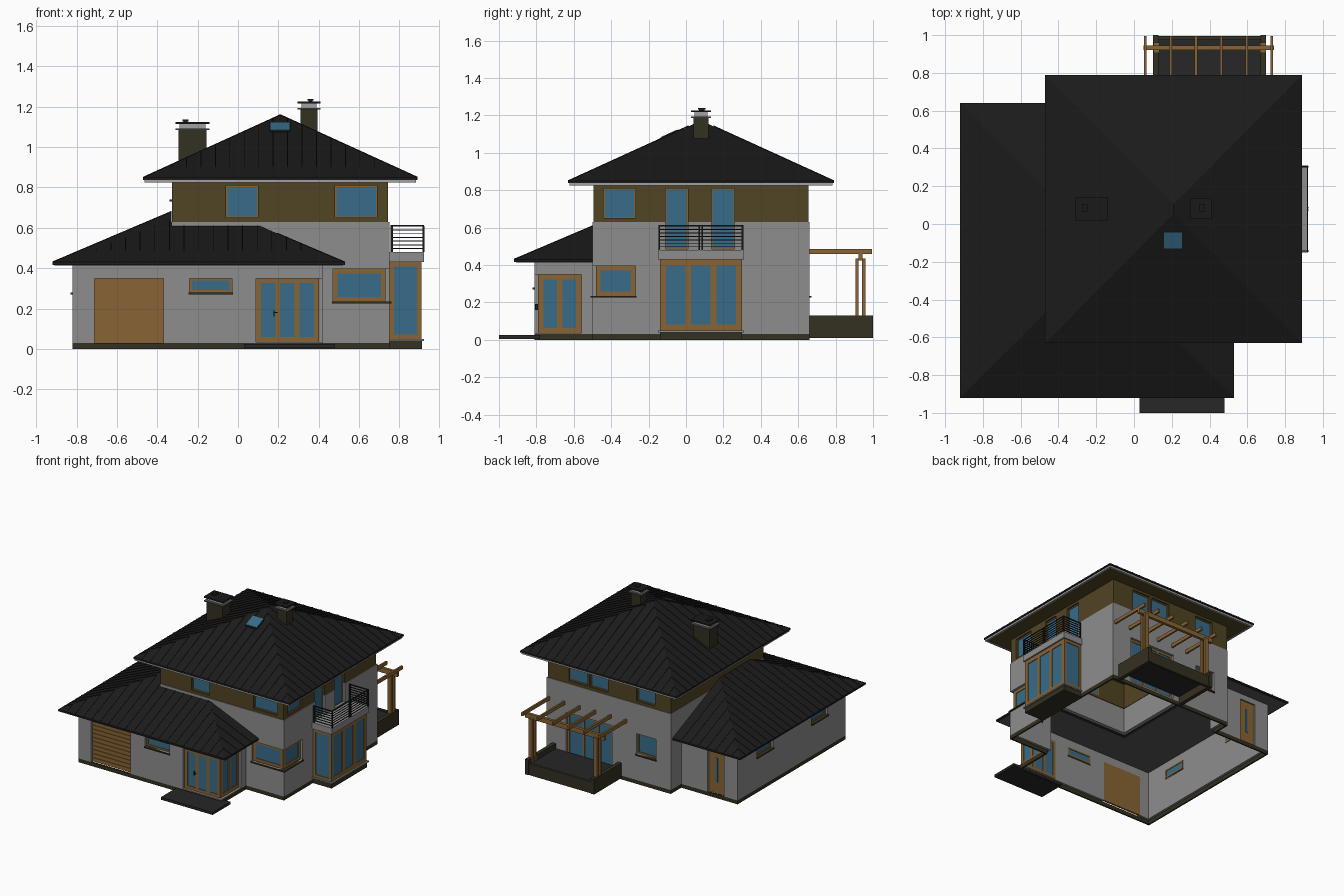
import bpy, bmesh

if "Cube" in bpy.data.objects:
    bpy.data.objects.remove(bpy.data.objects["Cube"])


def mat(name, r, g, b):
    m = bpy.data.materials.new(name)
    m.diffuse_color = (r, g, b, 1)
    m.use_nodes = True
    m.node_tree.nodes["Principled BSDF"].inputs["Base Color"].default_value = m.diffuse_color
    return m


ROOF = mat("roof_black", .011, .011, .011)
WALL = mat("grey_render", .27, .27, .27)
TRIM = mat("grey_trim", .36, .36, .36)
SOFFIT = mat("grey_soffit", .1, .1, .1)
OLIVE = mat("olive_cladding", .083, .058, .017)
STONE = mat("dark_stone", .034, .029, .015)
TIMBER = mat("timber", .25, .13, .036)
GLASS = mat("glass", .04, .15, .25)
METAL = mat("dark_metal", .01, .01, .01)
SLATE = mat("slate", .02, .02, .021)


def mesh(name, verts, faces, m=None):
    me = bpy.data.meshes.new(name)
    me.from_pydata(verts, [], faces)
    bm = bmesh.new()
    bm.from_mesh(me)
    bmesh.ops.recalc_face_normals(bm, faces=bm.faces)
    bm.to_mesh(me)
    bm.free()
    ob = bpy.data.objects.new(name, me)
    bpy.context.collection.objects.link(ob)
    if m:
        me.materials.append(m)
    return ob


HEX = [(0, 1, 3, 2), (4, 6, 7, 5), (0, 4, 5, 1), (2, 3, 7, 6), (0, 2, 6, 4), (1, 5, 7, 3)]


def boxes(name, items, m=None):
    """One object from any number of (x0, x1, y0, y1, z0, z1) boxes."""
    v, f = [], []
    for b in items:
        n = len(v)
        v += [(x, y, z) for x in b[:2] for y in b[2:4] for z in b[4:]]
        f += [tuple(i + n for i in q) for q in HEX]
    return mesh(name, v, f, m)


cuts = []


def window(name, face, wall, a0, a1, z0, z1, n=1, fw=.012, sill=False, cut=True, front=-.018, ext=(0, 0)):
    """Framed glazing set into a wall; ext widens the opening past the frame (open corners)."""
    s = 1 if face[0] == '+' else -1

    def B(a, b, d0, d1, c, d):
        p, q = sorted((wall + s * d0, wall + s * d1))
        return (a, b, p, q, c, d) if face[1] == 'y' else (p, q, a, b, c, d)
    d = (front - .016, front)
    bars = [B(a0, a1, *d, z0, z0 + fw), B(a0, a1, *d, z1 - fw, z1)]
    for i in range(n + 1):
        a = a0 + (a1 - a0 - fw) * i / n
        bars.append(B(a, a + fw, *d, z0, z1))
    boxes(name + "_frame", bars, TIMBER)
    boxes(name + "_glass", [B(a0, a1, front - .012, front - .005, z0, z1)], GLASS)
    if sill:
        boxes(name + "_sill", [B(a0 - .005 + ext[0], a1 + .005 + ext[1], -.03, .01, z0 - .01, z0)], STONE)
    if cut:
        cuts.append(B(a0 + ext[0], a1 + ext[1], -.06, .03, z0, z1))


# Ground floor glazing, recessed at the two open corners
window("entrance", '-y', -.81, .09, .40, .035, .35, 3, .024, ext=(0, .02))
window("entrance_side", '+x', .42, -.79, -.56, .035, .35, 2, .028, ext=(-.02, 0))
window("garage_window", '-y', -.81, -.24, -.03, .28, .35, sill=True)
window("corner_front", '-y', -.5, .47, .731, .235, .395, fw=.022, sill=True, ext=(0, .02))
window("corner_side", '+x', .75, -.481, -.27, .235, .395, fw=.024, sill=True, ext=(-.02, 0))
window("terrace_door", '+y', .66, .18, .58, .04, .40, 3, .018)
window("back_window", '+y', .66, -.20, -.03, .235, .395, sill=True)
for i, y in enumerate((-.49, .19)):
    window(f"left_window_{i}", '-x', -.82, y - .1, y + .1, .28, .35, sill=True)
# Upper floor glazing
window("upper_front_a", '-y', -.5, -.06, .10, .65, .81, fw=.007)
window("upper_front_b", '-y', -.5, .48, .69, .65, .81, fw=.007)
window("upper_right", '+x', .75, -.44, -.27, .65, .81, fw=.007)
window("balcony_door_a", '+x', .75, -.11, .01, .485, .81, fw=.007)
window("balcony_door_b", '+x', .75, .135, .26, .485, .81, fw=.007)
for i, x in enumerate((.40, .22, -.19)):
    window(f"upper_back_{i}", '+y', .66, x, x + .16, .65, .81, fw=.007)
window("upper_left", '-x', -.33, -.03, .15, .74, .81, sill=True)
# Glazed bay
window("bay_front", '+x', .91, -.14, .30, .05, .43, 3, .032, cut=False, front=0)
window("bay_side_a", '-y', -.14, .75, .91, .05, .43, 1, .022, cut=False, front=0)
window("bay_side_b", '+y', .30, .75, .91, .05, .43, 1, .022, cut=False, front=0)
cuts.append((.70, .78, -.11, .27, .05, .43))
boxes("bay_base", [(.75, .912, -.14, .30, 0, .04)], STONE)
boxes("bay_step", [(.75, .922, -.15, .31, .04, .05)], WALL)
boxes("balcony_slab", [(.75, .922, -.15, .31, .43, .48)], WALL)

# Garage door boards and back door
cuts += [(-.71, -.37, -.84, -.75, .03, .35), (-.70, -.56, .47, .56, .03, .37)]
boxes("garage_door", [(-.71, -.37, -.785, -.778, .03, .35)] +
      [(-.71, -.37, -.792, -.78, .03 + i * .032, .059 + i * .032) for i in range(10)], TIMBER)
boxes("back_door", [(-.70, -.56, .50, .517, .03, .37)], TIMBER)
boxes("back_door_pane", [(-.64, -.62, .515, .52, .12, .31)], GLASS)
boxes("door_handle", [(.176, .181, -.806, -.79, .16, .19), (.176, .195, -.806, -.80, .177, .182)], METAL)

# Hollow walls with openings
cutter = boxes("opening_cutter", cuts)
cutter.hide_render = True


def walls(name, pts, z0, z1, m=None, t=.03, cut=True):
    n = len(pts)
    ob = mesh(name, [(x, y, z) for z in (z0, z1) for x, y in pts],
              [(i, (i + 1) % n, (i + 1) % n + n, i + n) for i in range(n)], m)
    so = ob.modifiers.new("thickness", 'SOLIDIFY')
    so.thickness, so.offset, so.use_even_offset = t, -1, True
    if cut:
        bo = ob.modifiers.new("openings", 'BOOLEAN')
        bo.object, bo.solver, bo.use_self = cutter, 'EXACT', True
    bpy.context.view_layer.objects.active = ob
    for md in list(ob.modifiers):
        bpy.ops.object.modifier_apply(modifier=md.name)
    return ob


plan = [(-.82, -.81), (.42, -.81), (.42, -.5), (.75, -.5), (.75, .66), (-.33, .66), (-.33, .53), (-.82, .53)]
house = [(-.33, -.5), (.75, -.5), (.75, .66), (-.33, .66)]
walls("plinth", plan, 0, .03, STONE, .012, cut=False)
walls("ground_walls", plan, .03, .43, WALL)
walls("upper_walls", house, .43, .63, WALL)
walls("upper_cladding", [(-.327, -.495), (.744, -.495), (.744, .655), (-.327, .655)], .63, .83, OLIVE)
bpy.data.objects.remove(cutter)

# Upper hipped roof
ZU, ZL, MU, ML = .85, .43, .456, .425
E = [(-.47, -.63), (.89, -.63), (.89, .79), (-.47, .79)]
v = [(x, y, z) for z in (ZU - .012, ZU) for x, y in E] + [(.21, .055, 1.16), (.21, .105, 1.16)]
mesh("upper_roof", v, [(3, 2, 1, 0), (0, 1, 5, 4), (1, 2, 6, 5), (2, 3, 7, 6), (3, 0, 4, 7),
                       (4, 5, 8), (5, 6, 9, 8), (6, 7, 9), (7, 4, 8, 9)], ROOF)
walls("upper_fascia", [(-.463, -.623), (.883, -.623), (.883, .783), (-.463, .783)], .824, .838, TRIM, .012, cut=False)
boxes("upper_soffit", [(-.455, .875, -.615, .775, .828, .835)], OLIVE)

# Lower roof wrapping the house on two sides, with a flat soffit
v = [(-.92, -.92, ZL), (.53, -.92, ZL), (.53, -.5, ZL), (.11, -.5, .608), (-.33, -.5, .608),
     (-.33, -.33, .681), (-.33, .05, .681), (-.33, .64, ZL), (-.92, .64, ZL)]
v += [(x, y, ZL - .014) for x, y in ((-.92, -.92), (.53, -.92), (.53, -.5), (-.33, -.5), (-.33, .64), (-.92, .64))]
mesh("lower_roof", v, [(0, 1, 3, 4, 5), (0, 5, 6, 8), (1, 2, 3), (8, 6, 7), (0, 9, 10, 1), (1, 10, 11, 2),
                       (8, 14, 9, 0), (7, 13, 14, 8), (14, 13, 12, 11, 10, 9)], ROOF)
boxes("lower_soffit", [(-.91, .52, -.91, -.5, .413, .417), (-.91, -.33, -.5, .63, .413, .417)], SOFFIT)


# Standing seams running up each slope
def seams(name, slopes, z, m):
    v, f = [], []
    for (x, y), (dx, dy), (nx, ny), length, reach in slopes:
        count = int(length / .07)
        for i in range(1, count):
            s = length * i / count
            d = reach(s)
            if d < .02:
                continue
            n = len(v)
            for k in (-.002, .002):
                for r in (0, d):
                    for h in (-.002, .003):
                        v.append((x + dx * (s + k) + nx * r, y + dy * (s + k) + ny * r, z + r * m + h))
            f += [tuple(j + n for j in q) for q in HEX]
    mesh(name, v, f, ROOF)


hx, hy = (lambda s: min(s, 1.36 - s)), (lambda s: min(s, 1.42 - s, .68))
seams("upper_seams", [((-.47, -.63), (1, 0), (0, 1), 1.36, hx), ((-.47, .79), (1, 0), (0, -1), 1.36, hx),
                      ((-.47, -.63), (0, 1), (1, 0), 1.42, hy), ((.89, -.63), (0, 1), (-1, 0), 1.42, hy)], ZU, MU)
seams("lower_seams", [
    ((-.92, -.92), (1, 0), (0, 1), 1.45, lambda s: min(s, 1.45 - s, .59 if s < .59 else .42)),
    ((-.92, -.92), (0, 1), (1, 0), 1.56, lambda s: min(s, 1.56 - s, .59)),
    ((-.92, .64), (1, 0), (0, -1), .59, lambda s: s),
    ((.53, -.92), (0, 1), (-1, 0), .42, lambda s: s)], ZL, ML)

# Skylight on the front slope
for nm, e, h, m in (("skylight_frame", .005, .005, METAL), ("skylight_glass", 0, .008, GLASS)):
    v = [(x, y, ZU + (y + .63) * MU + k) for x in (.16 - e, .255 + e) for y in (-.13 - e, -.045 + e) for k in (-.005, h)]
    mesh(nm, v, HEX, m)


# Chimneys
def chimney(name, x0, x1, y0, y1, zb, zt, pot):
    o = .014
    boxes(name + "_stack", [(x0, x1, y0, y1, zb, zt)], STONE)
    boxes(name + "_collar", [(x0 - o, x1 + o, y0 - o, y1 + o, zt, zt + .008)], SOFFIT)
    boxes(name + "_vents", [(x0 + .005, x1 - .005, y0 + .005, y1 - .005, zt + .008, zt + .03)], TRIM)
    boxes(name + "_cap", [(x0 - o, x1 + o, y0 - o, y1 + o, zt + .03, zt + .04),
                          (pot - .01, pot + .01, .07, .1, zt + .04, zt + .047),
                          (pot - .015, pot + .015, .065, .105, zt + .043, zt + .052)], METAL)


chimney("left_chimney", -.295, -.155, .03, .13, .9, 1.085, -.26)
chimney("right_chimney", .31, .395, .04, .12, 1.0, 1.187, .36)

# Balcony railing
rails = [(x, x + .01, y - .005, y + .005, .48, .61) for x in (.757, .915) for y in (-.143, .303)]
rails += [(.915, .923, y, y + .008, .48, .61) for y in (.068, .083)]
for i in range(7):
    z, t = .495 + i * .0185, .008 if i == 6 else .004
    rails.append((.917, .922, -.148, .308, z, z + t))
    rails += [(.757, .923, y - .003, y + .003, z, z + t) for y in (-.143, .303)]
boxes("balcony_railing", rails, METAL)

# Entrance slab
boxes("entrance_slab", [(.03, .48, -1, -.78, .005, .025)], SLATE)

# Terrace with low walls and timber pergola
boxes("terrace_floor", [(.12, .68, .66, .98, .07, .09)], SLATE)
boxes("terrace_walls", [(.10, .13, .66, 1, .01, .13), (.67, .70, .66, 1, .01, .13),
                        (.10, .70, .975, .995, .01, .10)], STONE)
boxes("pergola_posts", [(x - .016, x + .016, y, y + .018, .09, .435) for x in (.118, .682) for y in (.905, .942)], TIMBER)
boxes("pergola_beam", [(.05, .74, .922, .944, .425, .462)], TIMBER)
boxes("pergola_rafters", [(x - .007, x + .007, .66, .995, .458, .485)
                          for x in (.06 + i * .134 for i in range(6))], TIMBER)
